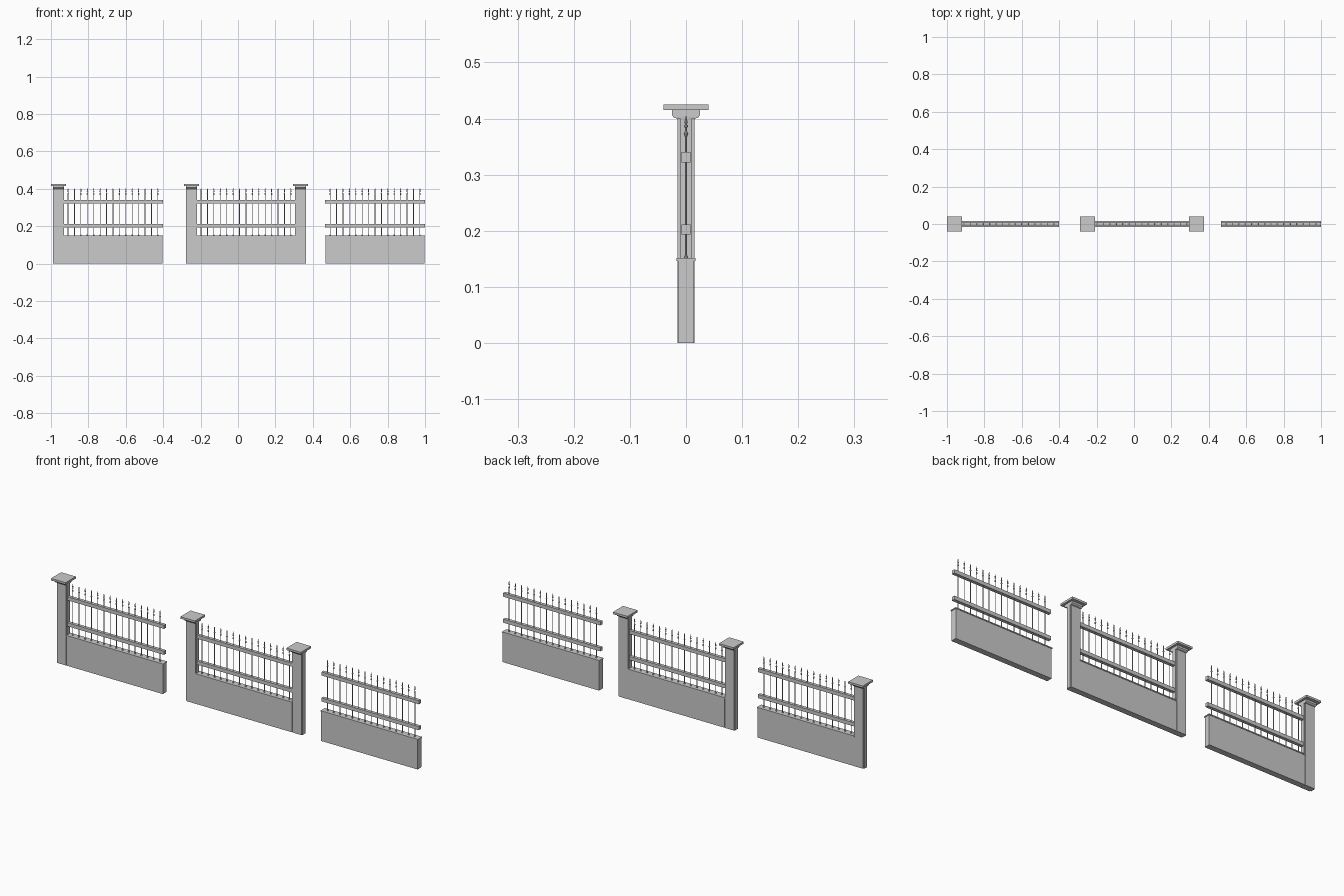
import bpy, bmesh, math

if "Cube" in bpy.data.objects:
    bpy.data.objects.remove(bpy.data.objects["Cube"])

CENTERS = [-0.6685, 0.0425, 0.7325]   # panel centres
HALF = 0.2675                         # half panel length
POST = 0.2915                         # post offset from panel centre


def finish(name, bm):
    bmesh.ops.recalc_face_normals(bm, faces=bm.faces[:])
    me = bpy.data.meshes.new(name)
    bm.to_mesh(me)
    bm.free()
    ob = bpy.data.objects.new(name, me)
    bpy.context.collection.objects.link(ob)
    return ob


def loft(bm, rings):
    """Skin equal-length rings of points, capping both ends."""
    vs = [[bm.verts.new(p) for p in r] for r in rings]
    n = len(vs[0])
    for a, b in zip(vs, vs[1:]):
        for i in range(n):
            j = (i + 1) % n
            bm.faces.new((a[i], a[j], b[j], b[i]))
    bm.faces.new(vs[0][::-1])
    bm.faces.new(vs[-1])


def rect(cx, hx, hy, z):
    return [(cx + sx * hx, sy * hy, z) for sx, sy in ((-1, -1), (1, -1), (1, 1), (-1, 1))]


def box(name, cx, hx, hy, z0, z1):
    bm = bmesh.new()
    loft(bm, [rect(cx, hx, hy, z0), rect(cx, hx, hy, z1)])
    return finish(name, bm)


def post(cx):
    # shaft with notched corners
    quarter = [(0.0285, 0.0105), (0.0245, 0.0105), (0.0245, 0.015)]
    plan = quarter + [(-x, y) for x, y in quarter[::-1]]
    plan += [(-x, -y) for x, y in plan]
    bm = bmesh.new()
    loft(bm, [[(cx + x, y, z) for x, y in plan] for z in (0, 0.405)])
    finish("post_shaft", bm)
    # flared neck and flat cap
    bm = bmesh.new()
    loft(bm, [rect(cx, hx, hy, z) for hx, hy, z in (
        (0.0285, 0.016, 0.400), (0.029, 0.022, 0.402), (0.029, 0.025, 0.406), (0.029, 0.025, 0.415))])
    finish("post_neck", bm)
    box("post_cap", cx, 0.04, 0.04, 0.415, 0.425)


# Lathe profile of one spear-topped bar: radius, height
BAR = [(0.0035, 0.150), (0.0035, 0.154), (0.0018, 0.156), (0.0018, 0.367), (0.0042, 0.373),
       (0.0016, 0.378), (0.0016, 0.384), (0.0032, 0.385), (0.0032, 0.388),
       (0.0018, 0.389), (0.0028, 0.394), (0.0003, 0.405)]


def bars(cx):
    bm = bmesh.new()
    for i in range(15):
        x = cx + (i - 7) * 0.0343
        loft(bm, [[(x + r * math.cos(k * math.pi / 4), r * math.sin(k * math.pi / 4), z)
                   for k in range(8)] for r, z in BAR])
    finish("spear_bars", bm)


for c in CENTERS:
    box("base_wall", c, HALF - 0.0025, 0.0145, 0, 0.147)
    box("wall_coping", c, HALF, 0.017, 0.146, 0.151)
    for z in (0.202, 0.331):
        box("rail", c, HALF, 0.008, z - 0.009, z + 0.009)
    bars(c)

# posts: left panel has one, middle has two, right has none
for x in (CENTERS[0] - POST, CENTERS[1] - POST, CENTERS[1] + POST):
    post(x)
